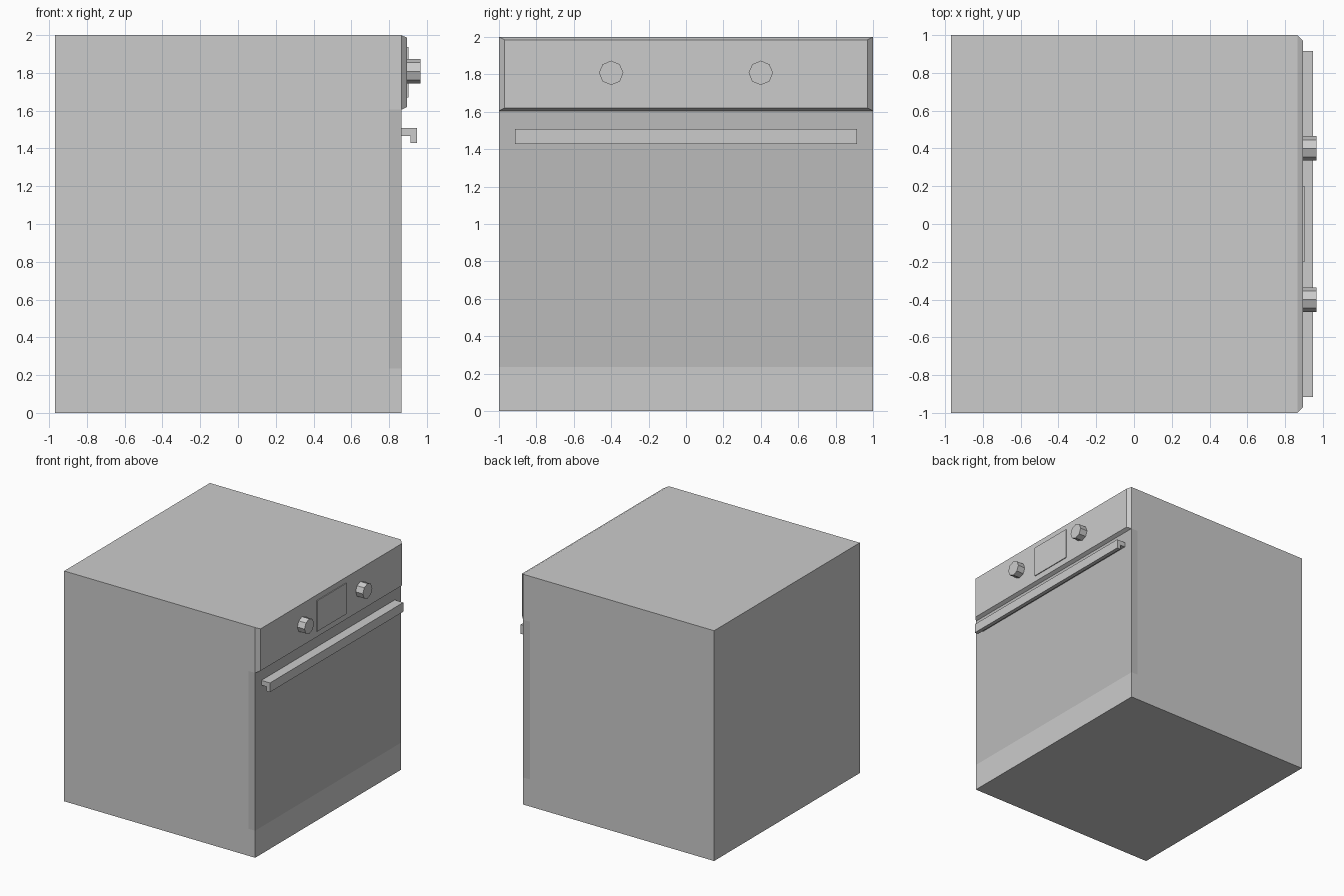
import bpy, bmesh, math
from mathutils import Vector

if "Cube" in bpy.data.objects:
    bpy.data.objects.remove(bpy.data.objects["Cube"])

FRONT = 0.865            # plane of the oven front (faces +x)


def make_object(name, bm):
    bmesh.ops.recalc_face_normals(bm, faces=bm.faces)
    mesh = bpy.data.meshes.new(name)
    bm.to_mesh(mesh)
    bm.free()
    obj = bpy.data.objects.new(name, mesh)
    bpy.context.collection.objects.link(obj)
    return obj


def box_bm(lo, hi):
    bm = bmesh.new()
    bmesh.ops.create_cube(bm, size=1)
    lo, hi = Vector(lo), Vector(hi)
    for v in bm.verts:
        v.co = (lo + hi) / 2 + v.co * (hi - lo)
    return bm


def grey(name, value):
    mat = bpy.data.materials.new(name)
    mat.diffuse_color = (value, value, value, 1)
    mat.use_nodes = True
    mat.node_tree.nodes["Principled BSDF"].inputs["Base Color"].default_value = mat.diffuse_color
    return mat


# Body: one box, cut so the door zone can be a darker grey
bm = box_bm((-0.97, -1, 0), (FRONT, 1, 2))
for co, no in (((0.80, 0, 0), (1, 0, 0)), ((0, 0, 0.235), (0, 0, 1)), ((0, 0, 1.605), (0, 0, 1))):
    bmesh.ops.bisect_plane(bm, geom=bm.verts[:] + bm.edges[:] + bm.faces[:], plane_co=co, plane_no=no)
for f in bm.faces:
    c = f.calc_center_median()
    if c.x > 0.80 and 0.235 < c.z < 1.605:
        f.material_index = 1
body = make_object("oven_body", bm)
body.data.materials.append(grey("casing_grey", 0.8))
body.data.materials.append(grey("door_dark_grey", 0.5))

# Control panel: box whose front face is drawn in to bevel the rim
bm = box_bm((FRONT, -1, 1.605), (0.896, 1, 2))
for v in bm.verts:
    if v.co.x > 0.88:
        v.co.y *= 0.97
        v.co.z = 1.985 if v.co.z > 1.8 else 1.62
make_object("control_panel", bm)

# Display
make_object("display", box_bm((0.896, -0.2, 1.67), (0.903, 0.2, 1.937)))

# Octagonal knobs
for side, y in (("left", -0.4), ("right", 0.4)):
    bpy.ops.mesh.primitive_cylinder_add(vertices=8, radius=0.065, depth=0.07,
                                        location=(0.93, y, 1.808), rotation=(0, math.pi / 2, 0))
    bpy.context.object.name = side + "_knob"

# Door handle: L-shaped profile run along y
profile = [(FRONT, 1.508), (0.948, 1.508), (0.948, 1.428), (0.914, 1.428), (0.914, 1.467), (FRONT, 1.467)]
bm = bmesh.new()
face = bm.faces.new([bm.verts.new((x, -0.915, z)) for x, z in profile])
ext = bmesh.ops.extrude_face_region(bm, geom=[face], use_keep_orig=True)
bmesh.ops.translate(bm, vec=(0, 1.83, 0), verts=[g for g in ext["geom"] if isinstance(g, bmesh.types.BMVert)])
make_object("door_handle", bm)
